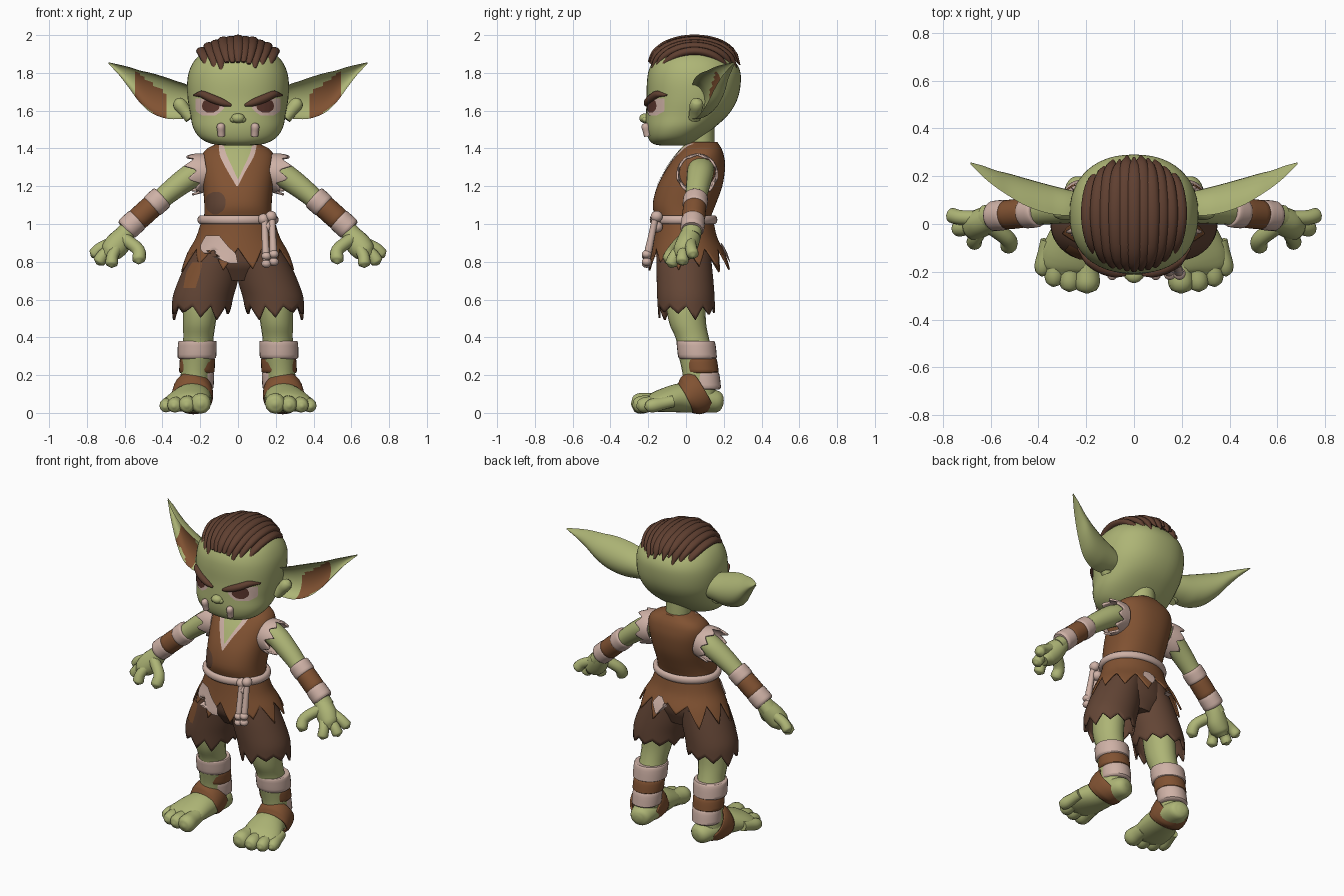
import bpy, bmesh, math, random
from math import sin, cos, pi
from mathutils import Vector
from mathutils.bvhtree import BVHTree

random.seed(4)
if "Cube" in bpy.data.objects:
    bpy.data.objects.remove(bpy.data.objects["Cube"], do_unlink=True)


def material(name, *rgb):
    m = bpy.data.materials.new(name)
    m.use_nodes = True
    m.diffuse_color = (*rgb, 1)
    m.node_tree.nodes["Principled BSDF"].inputs["Base Color"].default_value = (*rgb, 1)
    return m


SKIN = material("green skin", 0.42, 0.46, 0.18)
LEATHER = material("leather brown", 0.22, 0.085, 0.032)
DARK = material("dark cloth brown", 0.125, 0.06, 0.036)
HAIR = material("hair brown", 0.115, 0.05, 0.03)
PALE = material("pale cloth", 0.62, 0.44, 0.38)
IRIS = material("eye brown", 0.1, 0.035, 0.025)


def finish(ob, mats, mirror=False, thick=0, angle=50):
    for m in mats:
        ob.data.materials.append(m)
    bpy.ops.object.select_all(action="DESELECT")
    bpy.context.view_layer.objects.active = ob
    ob.select_set(True)
    bpy.ops.object.shade_smooth_by_angle(angle=math.radians(angle))
    if thick:
        ob.modifiers.new("Thickness", "SOLIDIFY").thickness = thick
    if mirror:
        ob.modifiers.new("Mirror", "MIRROR").use_mirror_merge = False
    return ob


def skin(name, rings, mats, closed=True, caps=True, rule=None, **kw):
    """Joins rows of points into a surface."""
    bm = bmesh.new()
    rows = [[bm.verts.new(p) for p in r] for r in rings]
    n = len(rows[0])
    for a, b in zip(rows, rows[1:]):
        for i in range(n if closed else n - 1):
            j = (i + 1) % n
            bm.faces.new((a[i], a[j], b[j], b[i]))
    if closed and caps:
        bm.faces.new(rows[0])
        bm.faces.new(rows[-1])
    bmesh.ops.recalc_face_normals(bm, faces=bm.faces)
    if rule:
        for f in bm.faces:
            f.material_index = rule(f.calc_center_median(), f.normal)
    me = bpy.data.meshes.new(name)
    bm.to_mesh(me)
    bm.free()
    ob = bpy.data.objects.new(name, me)
    bpy.context.collection.objects.link(ob)
    return finish(ob, mats, **kw)


def spline(pts, t):
    """Smooth value along a list of number tuples, t from 0 to 1."""
    k = min(max(t, 0), 1) * (len(pts) - 1)
    i = min(int(k), len(pts) - 2)
    f = k - i
    p = [pts[min(max(i + d, 0), len(pts) - 1)] for d in (-1, 0, 1, 2)]
    return [b + f * (c - a + f * (2 * a - 5 * b + 4 * c - d + f * (3 * (b - c) + d - a))) / 2
            if d != c else b + f * (c - b) for a, b, c, d in zip(*p)]


def tube(name, pts, mat, level=False, n=20, sub=4, power=2, teeth=0, depth=0, **kw):
    """Sweeps an oval along points (x, y, z, width, depth); teeth tear the far end."""
    span = Vector(pts[-1][:3]) - Vector(pts[0][:3])
    ref = Vector((0, 0, 1)) if abs(span.normalized().y) > 0.6 else Vector((0, 1, 0))
    tears = [random.random() for _ in range(teeth + 1)]
    steps = (len(pts) - 1) * sub
    rings = []
    for s in range(steps + 1):
        ring = []
        for i in range(n):
            t, a = s / steps, 2 * pi * i / n
            if teeth:
                k = i / n * teeth
                tri = abs(2 * (k % 1) - 1)
                t *= 1 - depth * (tri + 0.6 * tears[int(k)] * (1 - tri))
            x, y, z, r1, r2 = spline(pts, t)
            u, v = Vector((1, 0, 0)), Vector((0, 1, 0))
            if not level:
                d = Vector(spline(pts, t + 0.02)[:3]) - Vector(spline(pts, t - 0.02)[:3])
                u = d.cross(ref).normalized()
                v = u.cross(d).normalized()
            c, w = [math.copysign(abs(q) ** (2 / power), q) for q in (cos(a), sin(a))]
            ring.append(Vector((x, y, z)) + u * (max(r1, 0.001) * c) + v * (max(r2, 0.001) * w))
        rings.append(ring)
    return skin(name, rings, [mat], **kw)


def digit(name, a, b, r, mat=SKIN, **kw):
    """Round-ended finger, toe or cord."""
    a, b = Vector(a), Vector(b)
    tube(name, [(*a.lerp(b, t), r * k, r * k) for t, k in
                ((0, 0.9), (0.35, 0.95), (0.7, 1.05), (0.92, 0.75), (1, 0.15))], mat, n=12, **kw)


def ball(name, loc, scale, mat, **kw):
    x, y, z = loc
    tube(name, [(x, y, z + scale[2] * sin(a * pi / 12), scale[0] * cos(a * pi / 12),
                 scale[1] * cos(a * pi / 12)) for a in range(-6, 7)], mat, level=True, sub=1, **kw)


def surface(ob):
    return BVHTree.FromPolygons([v.co for v in ob.data.vertices], [p.vertices for p in ob.data.polygons])


def decal(name, tree, rows, mat, lift=0.004, side=-1, **kw):
    """Thin plate laid on a surface; rows are (z, x from, x to)."""
    grid, y = [], 0.15 * side
    for s in range(17):
        z, x0, x1 = spline(rows, s / 16)
        line = []
        for i in range(13):
            x = x0 + (x1 - x0) * i / 12
            hit = tree.ray_cast(Vector((abs(x), 2 * side, z)), Vector((0, -side, 0)))[0]
            y = hit.y if hit else y
            line.append((x, y + side * lift, z))
        grid.append(line)
    return skin(name, grid, [mat], closed=False, **kw)


# Head: rows are (z, front y, back y, half width)
HEAD = [(1.415, -.13, .0, .06), (1.425, -.175, .03, .14), (1.455, -.2, .075, .2), (1.51, -.213, .15, .238),
        (1.58, -.212, .225, .252), (1.66, -.208, .272, .266), (1.75, -.207, .29, .269), (1.82, -.195, .283, .255),
        (1.88, -.16, .24, .218), (1.925, -.09, .17, .15), (1.945, -.01, .09, .05)]
head = tube("head", [(0, (f + b) / 2, z, w, (b - f) / 2) for z, f, b, w in HEAD], SKIN,
            level=True, n=48, power=2.25)
face = surface(head)
tube("neck", [(0, .08, 1.33, .09, .08), (0, .08, 1.4, .075, .07), (0, .07, 1.52, .08, .08)], SKIN, level=True)

# Face
decal("eyes", face, [(1.665, .2, .225), (1.63, .08, .225), (1.595, .09, .22), (1.575, .12, .19)], PALE, mirror=True)
decal("irises", face, [(1.655, .13, .18), (1.63, .1, .19), (1.605, .105, .185), (1.59, .13, .165)],
      IRIS, lift=.008, mirror=True)
brow = []
for x, z, r in ((.035, 1.628, .006), (.08, 1.642, .019), (.14, 1.665, .022), (.195, 1.688, .018), (.235, 1.682, .004)):
    brow.append((x, face.ray_cast(Vector((x, -2, z)), Vector((0, 1, 0)))[0].y - .004, z, r, r))
tube("eyebrows", brow, HAIR, n=10, mirror=True)
ball("nose", (0, -.215, 1.56), (.036, .032, .026), SKIN)
ball("nostrils", (.024, -.213, 1.553), (.018, .02, .016), SKIN, mirror=True)
digit("tusks", (.088, -.203, 1.465), (.092, -.218, 1.535), .021, PALE, mirror=True)

# Hair: rows of overlapping tufts combed from front to back
for i in range(11):
    x0 = -.19 + .038 * i
    length = .245 * math.sqrt(1 - (x0 / .29) ** 2)
    start, end = -1.5 + .2 * random.random(), 1.45 - .25 * random.random()
    lock = []
    for k in range(9):
        a = start + (end - start) * k / 8
        w = (.35, .8, 1, 1, 1, 1, 1, .75, .15)[k]
        lock.append((x0 * (1 - .25 * sin(a) ** 2), .045 + length * sin(a),
                     1.822 + .155 * cos(a) - 1.7 * x0 * x0 + .004 * (i % 2), .032 * w, .022 * w))
    tube(f"hair_lock_{i + 1}", lock, HAIR, n=12, sub=3)

# Ears: cupped crescents, rows are (x, middle z, half height, rim y, cup depth)
EAR = [(.22, 1.64, .07, .04, .09), (.28, 1.65, .092, .035, .11), (.36, 1.662, .107, .045, .12),
       (.45, 1.69, .107, .075, .115), (.52, 1.728, .085, .115, .095), (.58, 1.778, .054, .155, .07),
       (.635, 1.82, .025, .2, .045), (.685, 1.852, .004, .25, .008)]
rings = []
for s in range(36):
    x, zc, h, y, d = spline(EAR, s / 35)
    rings.append([(x, y + d * (abs(cos(a)) * (1 if cos(a) > 0 else .62)), zc + h * sin(a))
                  for a in (2 * pi * i / 32 for i in range(32))])
skin("ears", rings, [SKIN, LEATHER], mirror=True, angle=80,
     rule=lambda c, n: int(n.y < -.05 and .37 < c.x < .55 and -.09 < c.z - 1.68 - (c.x - .45) * .75 < .06))
digit("ear_folds", (.25, .045, 1.56), (.33, .06, 1.66), .035, mirror=True)

# Vest and its open neckline
vest = tube("vest", [(0, -.01, .98, .185, .14), (0, -.015, 1.03, .18, .145), (0, -.01, 1.1, .178, .166),
                     (0, .02, 1.2, .186, .172), (0, .055, 1.3, .196, .152), (0, .075, 1.365, .19, .125),
                     (0, .085, 1.405, .155, .1), (0, .09, 1.435, .09, .075)], LEATHER, level=True, n=48, power=2.3)
chest = surface(vest)
decal("neck_trim", chest, [(1.425, -.1, .1), (1.36, -.095, .085), (1.28, -.055, .04), (1.2, -.008, .0)], PALE)
decal("chest_skin", chest, [(1.428, -.078, .078), (1.37, -.062, .062), (1.3, -.03, .03), (1.24, -.003, .003)],
      SKIN, lift=.008)
decal("vest_patch", chest, [(1.17, -.13, -.1), (1.15, -.165, -.075), (1.11, -.172, -.065), (1.07, -.16, -.08),
                            (1.05, -.13, -.11)], DARK)
tube("torn_sleeves", [(.165, .06, 1.275, .098, .105), (.21, .06, 1.268, .106, .11), (.275, .06, 1.255, .11, .112)],
     PALE, n=48, teeth=9, depth=.5, caps=False, thick=.012, mirror=True)

# Torn skirt
skirt = tube("skirt", [(0, -.01, 1.03, .19, .153), (0, -.005, .93, .222, .17), (0, .01, .84, .272, .2),
                       (0, .02, .73, .32, .232)], LEATHER, level=True, n=96, sub=5, teeth=12, depth=.45,
             caps=False, thick=.01)
cloth = surface(skirt)
decal("skirt_front_patch", cloth, [(.94, -.17, -.1), (.88, -.2, -.05), (.84, -.17, -.01), (.79, -.04, .0)],
      PALE, lift=.012)
decal("skirt_back_patch", cloth, [(.9, .04, .07), (.85, .0, .1), (.8, .05, .06)], PALE, lift=.012, side=1)

# Rope belt with hanging cords
bpy.ops.mesh.primitive_torus_add(major_segments=48, minor_segments=10, major_radius=1, minor_radius=.1,
                                 location=(0, -.013, 1.022))
belt = bpy.context.object
belt.name, belt.scale = "rope_belt", (.196, .163, .24)
finish(belt, [PALE])
for x, z in ((.135, 1.025), (.175, 1.04), (.155, .985)):
    ball("belt_knot", (x, -.155, z), (.03, .032, .03), PALE)
for x, low in ((.15, .77), (.19, .78)):
    digit("belt_cord", (x - .01, -.165, 1.02), (x, -.215, low), .019, PALE)
    for z in (low + .02, low + .06):
        ball("cord_knot", (x, -.208, z), (.026, .026, .022), PALE)

# Shorts
tube("shorts_seat", [(0, -.01, 1.0, .175, .135), (0, -.01, .9, .2, .145), (0, -.01, .78, .215, .14),
                     (0, 0, .7, .13, .1)], DARK, level=True, n=32)
legs = tube("shorts_legs", [(.08, -.015, .94, .11, .135), (.12, -.012, .82, .14, .145), (.158, -.005, .7, .158, .15),
                            (.188, .0, .6, .16, .152), (.2, .005, .49, .152, .15)], DARK, level=True, n=60,
            teeth=10, depth=.17, caps=False, thick=.012, mirror=True)
decal("shorts_patch", surface(legs), [(.8, -.24, -.19), (.74, -.275, -.2), (.66, -.29, -.225)], LEATHER)

# Legs, wraps and feet
tube("legs", [(.18, 0, .68, .09, .1), (.198, 0, .56, .09, .103), (.205, .01, .47, .086, .097),
              (.21, .035, .39, .08, .088), (.215, .055, .3, .086, .094), (.225, .068, .2, .078, .085),
              (.23, .075, .06, .075, .085)], SKIN, level=True, mirror=True)
for name, mat, top, low, r in (("upper_leg_wrap", PALE, .38, .285, .102), ("middle_leg_wrap", LEATHER, .29, .21, .093),
                               ("ankle_wrap", PALE, .215, .125, .088)):
    y = .125 - .22 * (top + low) / 2
    tube(name, [(.213, y, top, r * .9, r * .9), (.215, y, top - .008, r, r), (.218, y + .01, low + .008, r, r),
                (.22, y + .01, low, r * .9, r * .9)], mat, level=True, n=28, mirror=True)
tube("feet", [(.21, .195, .055, .02, .02), (.214, .172, .058, .062, .055), (.225, .08, .07, .085, .068),
              (.24, -.02, .08, .1, .078), (.265, -.12, .066, .12, .062), (.28, -.18, .052, .115, .046),
              (.285, -.215, .045, .08, .025)], SKIN, n=28, mirror=True)
for x, y, r in ((.197, -.29, .052), (.272, -.283, .043), (.34, -.262, .039), (.388, -.218, .035)):
    digit("toes", (.2 + (x - .2) * .85, y + .15, .062), (x, y, r * .85), r, mirror=True)
tube("sandal_straps", [(.235, .085, .125, .1, .11), (.238, .06, .11, .107, .118), (.242, .02, .088, .11, .108),
                       (.245, -.005, .075, .108, .085)], LEATHER, n=28, caps=False, thick=.012, mirror=True)

# Arms, wraps and hands
tube("arms", [(.14, .08, 1.3, .06, .07), (.23, .075, 1.265, .066, .07), (.33, .062, 1.195, .06, .062),
              (.42, .05, 1.12, .052, .055), (.5, .045, 1.05, .056, .056), (.57, .035, .985, .045, .05),
              (.62, .025, .935, .045, .055)], SKIN, mirror=True)
for name, mat, x0, x1, r in (("elbow_wrap", PALE, .4, .46, .065), ("forearm_wrap", LEATHER, .45, .54, .061),
                             ("wrist_wrap", PALE, .53, .595, .063)):
    tube(name, [(x, .05 - (x - .42) * .1, 1.125 - (x - .42) * .9, k, k) for x, k in
                ((x0, r * .88), (x0 + .008, r), (x1 - .008, r), (x1, r * .88))], mat, n=24, mirror=True)
tube("palms", [(.57, .035, .98, .04, .048), (.605, .022, .935, .056, .056), (.64, .005, .89, .066, .06),
               (.675, -.01, .85, .056, .058), (.695, -.015, .825, .03, .04)], SKIN, mirror=True)
for tip, base, r in (((.775, .04, .825), (.67, .025, .9), .031), ((.745, -.02, .785), (.665, -.005, .87), .032),
                     ((.67, -.085, .77), (.645, -.03, .87), .031), ((.525, -.105, .79), (.6, -.01, .92), .034)):
    mid = Vector(base).lerp(Vector(tip), .5) + Vector((.008 if tip[0] > .6 else -.035, -.005, .008))
    pts = [(*base, r, r), (*mid, r, r), (*Vector(mid).lerp(Vector(tip), .75), r, r), (*tip, r * .2, r * .2)]
    tube("fingers", pts, SKIN, n=12, mirror=True)
